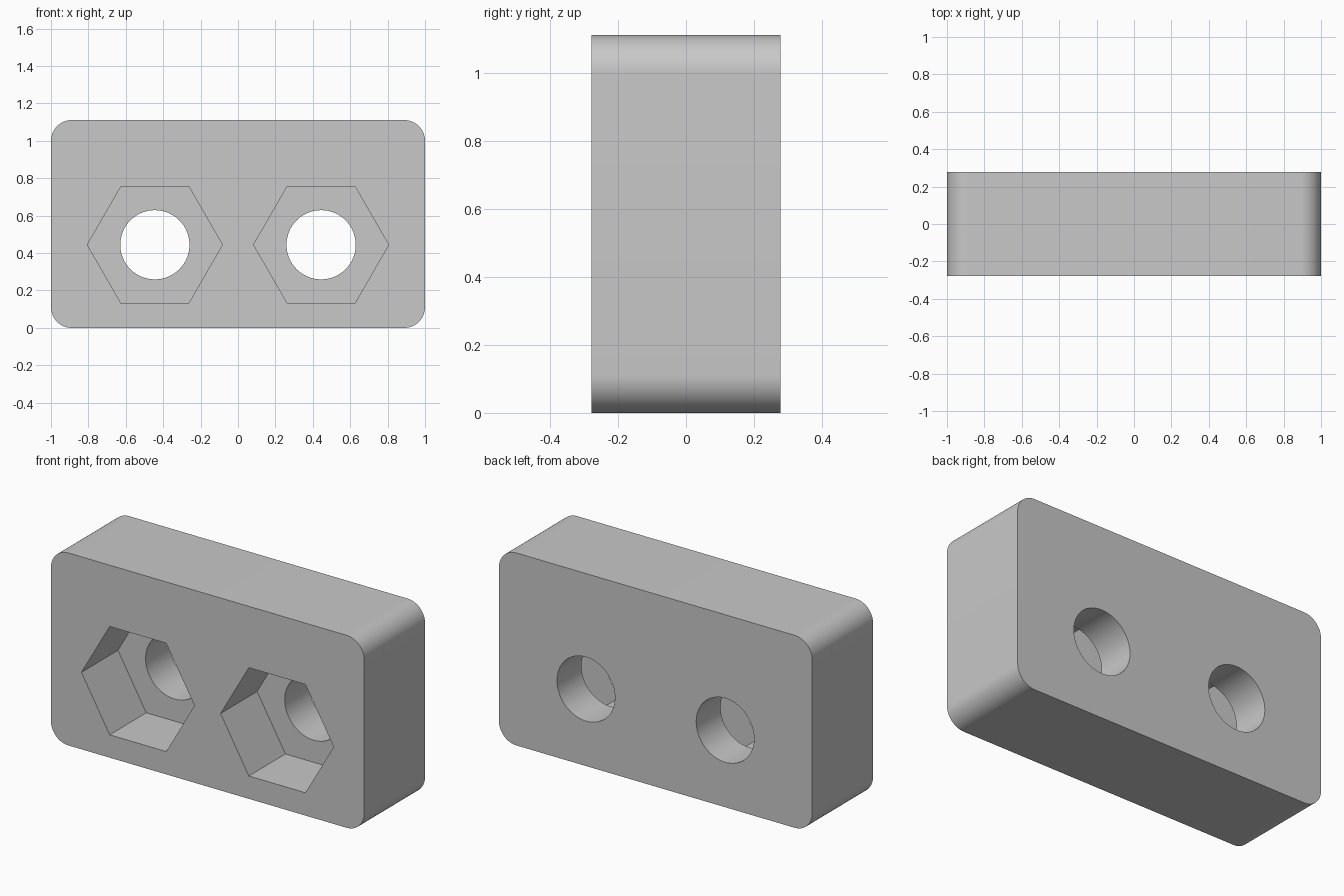
import bpy, bmesh, math

if "Cube" in bpy.data.objects:
    bpy.data.objects.remove(bpy.data.objects["Cube"], do_unlink=True)

# Dimensions
MM = 2 / 36
WIDTH, DEPTH, HEIGHT = 36 * MM, 10 * MM, 20 * MM
CORNER = 2 * MM
HOLE_X, HOLE_Z = 8 * MM, 8 * MM
HOLE_R, HEX_R, HEX_DEPTH = 3.33 * MM, 6.5 * MM, 6 * MM

# Plain grey
grey = bpy.data.materials.new("plain_grey")
grey.use_nodes = True
colour = (0.58, 0.58, 0.58, 1)
grey.diffuse_color = colour
grey.node_tree.nodes["Principled BSDF"].inputs["Base Color"].default_value = colour


def arc(cx, cz, radius, start, sweep, steps):
    return [(cx + radius * math.cos(start + sweep * i / steps),
             cz + radius * math.sin(start + sweep * i / steps)) for i in range(steps + 1)]


def prism(name, outline, y0, y1):
    """Extrude an x-z outline from y0 to y1."""
    bm = bmesh.new()
    face = bm.faces.new([bm.verts.new((x, y0, z)) for x, z in outline])
    result = bmesh.ops.extrude_face_region(bm, geom=[face])
    verts = [v for v in result["geom"] if isinstance(v, bmesh.types.BMVert)]
    bmesh.ops.translate(bm, verts=verts, vec=(0, y1 - y0, 0))
    bmesh.ops.recalc_face_normals(bm, faces=bm.faces)
    mesh = bpy.data.meshes.new(name)
    bm.to_mesh(mesh)
    bm.free()
    mesh.materials.append(grey)
    obj = bpy.data.objects.new(name, mesh)
    bpy.context.collection.objects.link(obj)
    return obj


# Block with rounded vertical-plane corners
outline = []
for i, (sx, sz) in enumerate([(1, 1), (-1, 1), (-1, -1), (1, -1)]):
    outline += arc(sx * (WIDTH / 2 - CORNER), HEIGHT / 2 + sz * (HEIGHT / 2 - CORNER),
                   CORNER, i * math.pi / 2, math.pi / 2, 16)
block = prism("block", outline, -DEPTH / 2, DEPTH / 2)

# Hexagonal pockets in the front, round holes through to the back
cutters = []
for side, sx in (("left", 1), ("right", -1)):
    for part, radius, sides, y1 in (("nut_pocket", HEX_R, 6, HEX_DEPTH - DEPTH / 2),
                                    ("bolt_hole", HOLE_R, 64, DEPTH)):
        ring = arc(sx * HOLE_X, HOLE_Z, radius, 0, 2 * math.pi, sides)[:-1]
        cutter = prism(f"{side}_{part}_cutter", ring, -DEPTH, y1)
        cutter.hide_render = True
        cutters.append(cutter)
        cut = block.modifiers.new(f"{side}_{part}", "BOOLEAN")
        cut.operation, cut.solver, cut.object = "DIFFERENCE", "EXACT", cutter

# Bake the cuts, drop the cutters, shade the curves smooth
bpy.ops.object.select_all(action="DESELECT")
bpy.context.view_layer.objects.active = block
block.select_set(True)
for modifier in list(block.modifiers):
    bpy.ops.object.modifier_apply(modifier=modifier.name)
for cutter in cutters:
    bpy.data.objects.remove(cutter, do_unlink=True)
bpy.ops.object.shade_smooth_by_angle(angle=math.radians(30))
